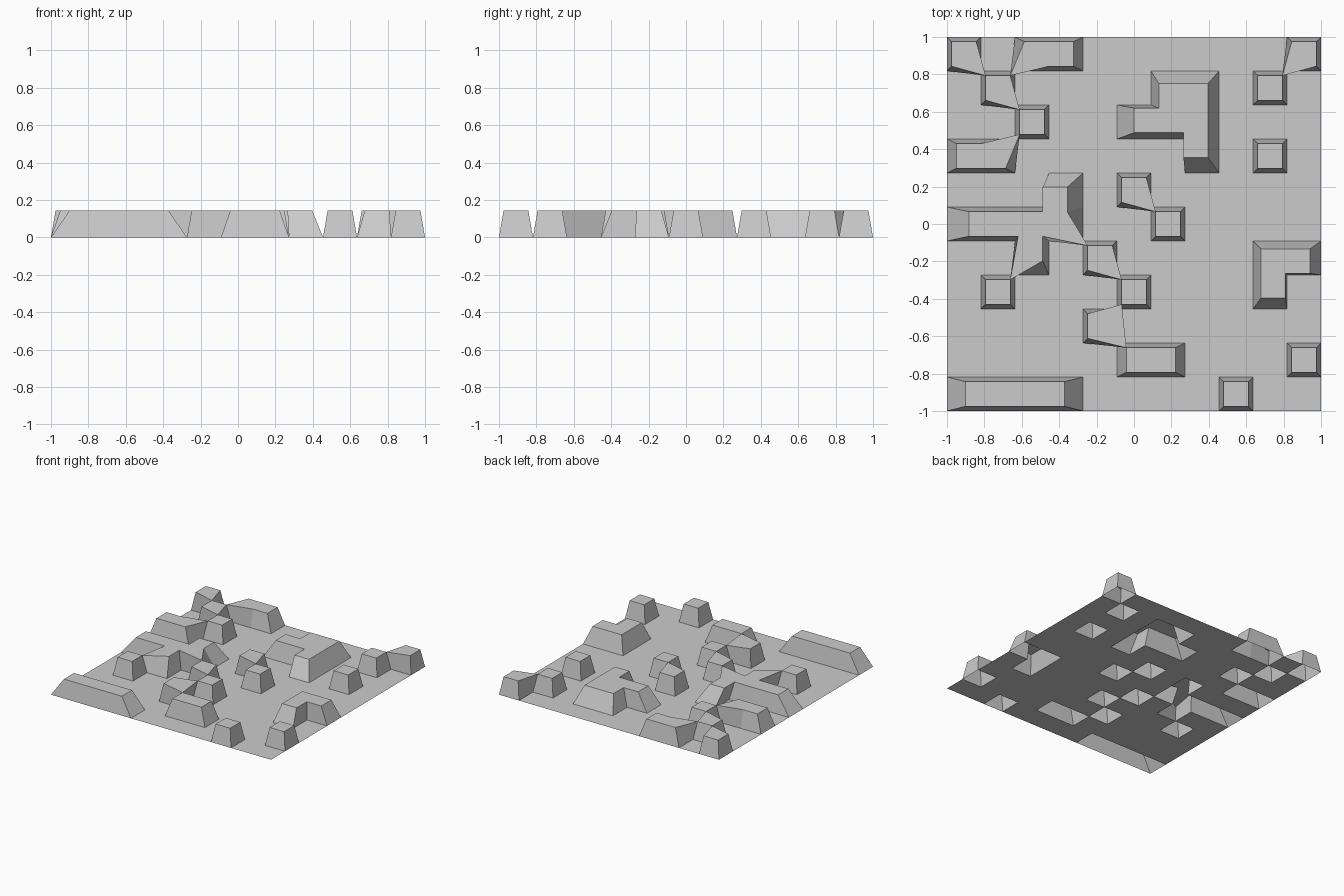
import bpy, bmesh
from mathutils import Vector

if "Cube" in bpy.data.objects:
    bpy.data.objects.remove(bpy.data.objects["Cube"])

N, SIZE = 11, 2 / 11          # tile grid
HEIGHT, TAPER = 0.145, 0.725  # raised blocks: height and top scale

# Tile map, back row first: each letter is one raised block, dots are flat floor
ROWS = """
A.EE......N
.B...UU..O.
..C..UUU...
DD.....U.P.
...F.L.....
FFFF..M....
..F.H....TT
.G...I...T.
....J......
.....KK...Q
SSSS....R..
""".replace("B...UU..O", "B....UU.O").split()[::-1]

# Where blocks touch at a corner, the later one sets the shared top point
ORDER = "AENDFSPQRTU" + "BHJL" + "CGIKMO"


def tile(i, j):
    return ROWS[j][i] if 0 <= i < N and 0 <= j < N else "."


def corners(i, j):
    return [(i, j), (i + 1, j), (i + 1, j + 1), (i, j + 1)]


def point(i, j, z=0.0):
    return Vector((-1 + i * SIZE, -1 + j * SIZE, z))


bm = bmesh.new()
base, top = {}, {}
for i in range(N + 1):
    for j in range(N + 1):
        base[i, j] = bm.verts.new(point(i, j))

# Top points: each block is shrunk about its own centre
for name in ORDER:
    cells = [(i, j) for i in range(N) for j in range(N) if tile(i, j) == name]
    centre = sum((point(i + 0.5, j + 0.5, HEIGHT) for i, j in cells), Vector()) / len(cells)
    for c in {c for cell in cells for c in corners(*cell)}:
        co = centre + (point(*c, HEIGHT) - centre) * TAPER
        if c in top:
            top[c].co = co
        else:
            top[c] = bm.verts.new(co)

# Floor tiles, block tops and sloped walls (blocks stay open underneath)
for i in range(N):
    for j in range(N):
        ring = corners(i, j)
        name = tile(i, j)
        if name == ".":
            bm.faces.new([base[c] for c in ring])
            continue
        bm.faces.new([top[c] for c in ring])
        sides = [(i, j - 1), (i + 1, j), (i, j + 1), (i - 1, j)]
        for k, side in enumerate(sides):
            if tile(*side) != name:
                a, b = ring[k], ring[(k + 1) % 4]
                bm.faces.new([base[a], base[b], top[b], top[a]])

# Drop unused inner base points
bmesh.ops.delete(bm, geom=[v for v in bm.verts if not v.link_faces], context="VERTS")
mesh = bpy.data.meshes.new("raised_tile_panel")
bm.to_mesh(mesh)
bm.free()
bpy.context.collection.objects.link(bpy.data.objects.new("raised_tile_panel", mesh))
